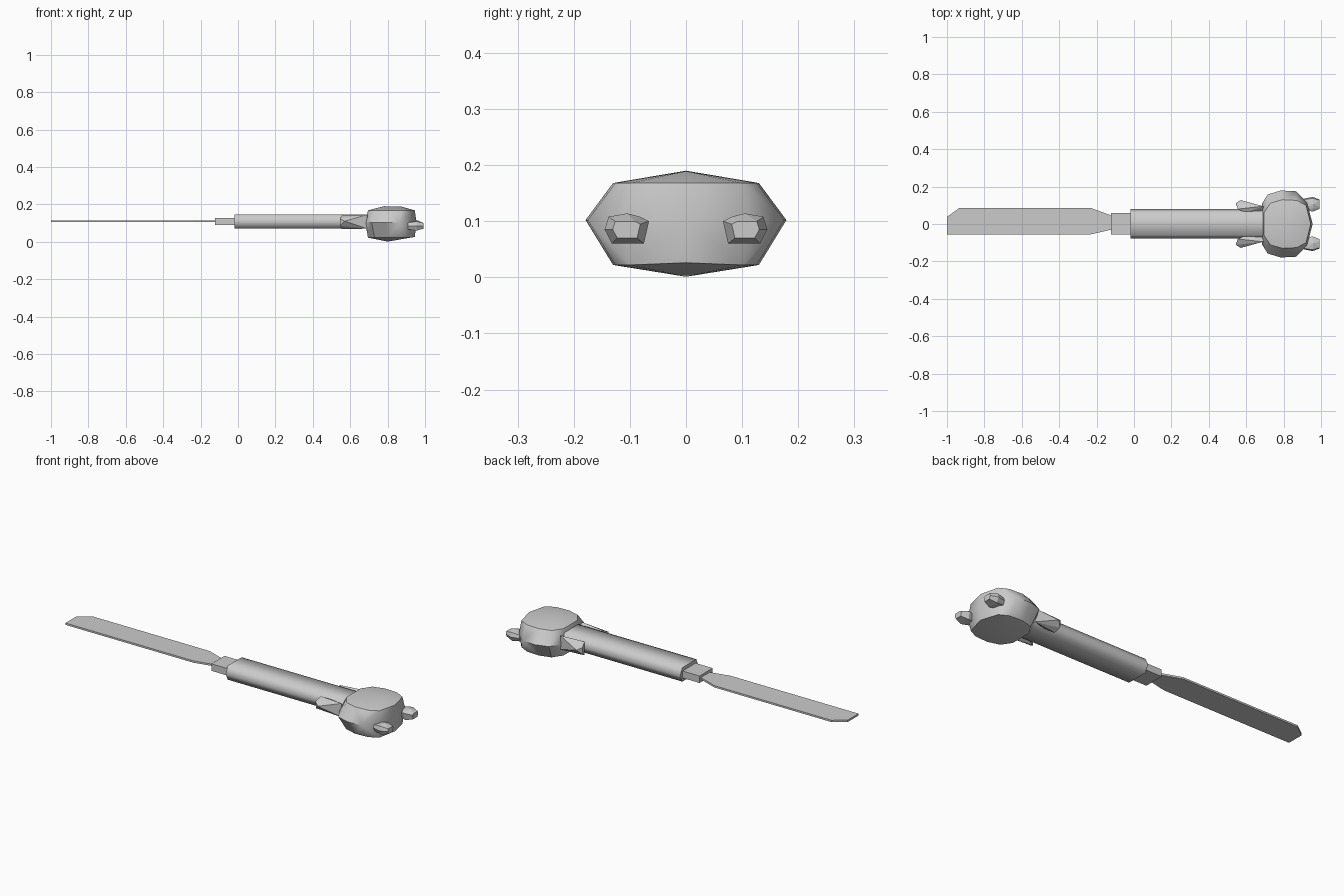
import bpy, bmesh

if "Cube" in bpy.data.objects:
    bpy.data.objects.remove(bpy.data.objects["Cube"])


def make_object(name, bm, smooth_angle=None):
    bmesh.ops.recalc_face_normals(bm, faces=bm.faces[:])
    mesh = bpy.data.meshes.new(name)
    bm.to_mesh(mesh)
    bm.free()
    obj = bpy.data.objects.new(name, mesh)
    bpy.context.collection.objects.link(obj)
    if smooth_angle:
        bpy.ops.object.select_all(action='DESELECT')
        obj.select_set(True)
        bpy.context.view_layer.objects.active = obj
        bpy.ops.object.shade_smooth_by_angle(angle=smooth_angle)
    return obj


def prism(name, outline, offset, smooth_angle=None):
    """Extrude a flat outline of 3D points by an offset vector."""
    bm = bmesh.new()
    face = bm.faces.new([bm.verts.new(p) for p in outline])
    new = bmesh.ops.extrude_face_region(bm, geom=[face], use_keep_orig=True)
    moved = [g for g in new["geom"] if isinstance(g, bmesh.types.BMVert)]
    bmesh.ops.translate(bm, verts=moved, vec=offset)
    return make_object(name, bm, smooth_angle)


def hull(name, points, smooth_angle=None):
    """Faceted convex lump around a handful of points."""
    bm = bmesh.new()
    verts = [bm.verts.new(p) for p in points]
    result = bmesh.ops.convex_hull(bm, input=verts)
    loose = [v for v in bm.verts if not v.link_faces]
    bmesh.ops.delete(bm, geom=loose, context='VERTS')
    bmesh.ops.dissolve_limit(bm, angle_limit=0.03, verts=bm.verts[:], edges=bm.edges[:])
    return make_object(name, bm, smooth_angle)


# Blade: thin flat outline
blade = [(-1, -.055), (-.23, -.055), (-.12, -.03), (-.12, .045),
         (-.23, .085), (-.935, .085), (-1, .038)]
prism("blade", [(x, y, .105) for x, y in blade], (0, 0, .01))

# Collar between blade and handle
collar = [(-.055, .09), (.058, .09), (.058, .128), (-.055, .128)]
prism("collar", [(-.122, y, z) for y, z in collar], (.12, 0, 0))

# Handle: flattened hexagonal bar
handle = [(-.06, .071), (.06, .071), (.079, .109), (.06, .147), (-.06, .147), (-.077, .109)]
prism("handle", [(-.02, y, z) for y, z in handle], (.76, 0, 0), 1.2)

# Head: three stacked rings with low roof and floor ridges
half_rings = {
    .102: [(.68, .07), (.685, .11), (.715, .158), (.785, .179), (.865, .175), (.925, .115)],
    .168: [(.695, .06), (.73, .112), (.795, .13), (.87, .126), (.92, .1)],
    .022: [(.695, .06), (.73, .112), (.795, .13), (.87, .126), (.92, .1)],
}
head = [(.78, 0, .19), (.87, 0, .189), (.955, 0, .102), (.945, 0, .168),
        (.945, 0, .026), (.80, 0, .001)]
for z, ring in half_rings.items():
    head += [(x, s * y, z) for x, y in ring for s in (-1, 1)]
hull("head", head, .6)

# Ears on the front of the head and arms beside the handle, mirrored in y
ear_profile = [(.138, .108), (.082, .108), (.066, .1), (.075, .06), (.132, .06), (.145, .085)]
arm = [(.57, .128, .11), (.545, .112, .125), (.545, .108, .085), (.555, .08, .142),
       (.555, .08, .068), (.62, .098, .132), (.62, .098, .08), (.60, .06, .13),
       (.60, .06, .08), (.69, .095, .145), (.69, .095, .07), (.71, .06, .11)]
for side, s in (("left", 1), ("right", -1)):
    pts = []
    for x, k in ((.91, .75), (.955, 1), (.993, .62)):
        pts += [(x, s * (.107 + (y - .107) * k), .086 + (z - .086) * k) for y, z in ear_profile]
    pts += [(.96, s * .105, .114)]
    hull(side + "_ear", pts)
    hull(side + "_arm", [(x, s * y, z) for x, y, z in arm])
